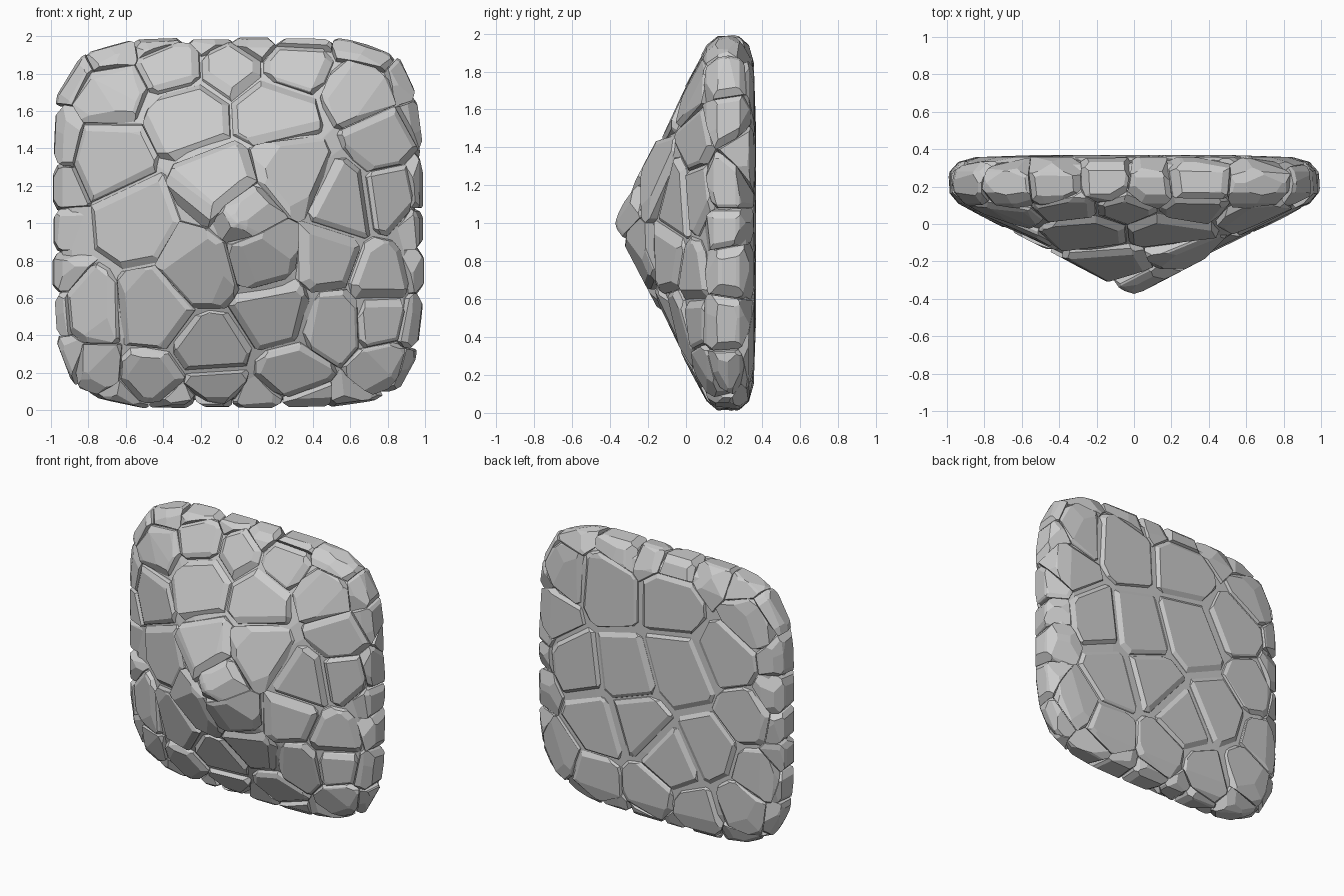
import bpy, bmesh, math, random
from mathutils import Vector

if "Cube" in bpy.data.objects:
    bpy.data.objects.remove(bpy.data.objects["Cube"])

random.seed(4)
C = Vector((0, 0.2, 1))          # middle of the slab
# radial profile of the slab: (relative radius, y), front apex to back centre
PROFILE = [(0.05, -.35), (.2, -.265), (.4, -.15), (.6, -.052), (.8, .04), (.93, .11),
           (.98, .17), (.99, .22), (.975, .28), (.93, .33), (.84, .355), (.5, .367)]


def outline(a, d):
    """Point of a rounded-square ring of relative radius d."""
    p = 2.6 + 2.5 * d
    c, s = math.cos(a), math.sin(a)
    r = d / (abs(c) ** p + abs(s) ** p) ** (1 / p)
    return r * c, 1 + r * s


def radius(x, z):
    d = max(abs(x), abs(z - 1))
    for _ in range(12):
        p = 2.6 + 2.5 * d
        d = (abs(x) ** p + abs(z - 1) ** p + 1e-12) ** (1 / p)
    return d


def front_y(x, z):
    d = radius(x, z)
    if d < .05:
        return -.36
    for (d0, y0), (d1, y1) in zip(PROFILE[:7], PROFILE[1:8]):
        if d <= d1:
            return y0 + (y1 - y0) * (d - d0) / (d1 - d0)
    return .22


def body(sx, sy):
    """Closed rounded-square slab with a pointed front."""
    bm = bmesh.new()
    n = 40
    rings = [(*outline(2 * math.pi * i / n, d), y) for d, y in PROFILE for i in range(n)]
    for x, z, y in rings + [(0, 1, -.365)]:
        bm.verts.new((x * sx, C.y + (y - C.y) * sy, 1 + (z - 1) * sx))
    bmesh.ops.convex_hull(bm, input=bm.verts[:])
    junk = [v for v in bm.verts if not v.link_faces]
    bmesh.ops.delete(bm, geom=junk, context='VERTS')
    return bm


def cut(bm, co, no):
    """Slice off everything beyond a plane and cap the hole."""
    if not bm.verts or all((v.co - co).dot(no) < 1e-5 for v in bm.verts):
        return
    bmesh.ops.bisect_plane(bm, geom=bm.verts[:] + bm.edges[:] + bm.faces[:], dist=1e-5,
                           plane_co=co, plane_no=no, clear_outer=True)
    rim = [e for e in bm.edges if e.is_boundary]
    if rim:
        bmesh.ops.holes_fill(bm, edges=rim, sides=0)


def make_object(bm, name):
    bmesh.ops.recalc_face_normals(bm, faces=bm.faces[:])
    me = bpy.data.meshes.new(name)
    bm.to_mesh(me)
    bm.free()
    ob = bpy.data.objects.new(name, me)
    bpy.context.collection.objects.link(ob)
    return ob


# stone centres on the front (x, z)
FRONT = [(-.68, 1.7), (-.7, 1.37), (-.27, 1.6), (.2, 1.62), (.68, 1.72), (-.56, 1.0),
         (-.1, 1.2), (.3, 1.27), (.57, 1.1), (.85, 1.15), (.13, .82), (-.2, .75), (.5, .83),
         (-.82, .53), (-.47, .53), (-.15, .32), (.2, .5), (.52, .45), (.3, .17), (.77, .71),
         (.77, .48), (.8, .22), (-.8, .18), (-.47, .14), (-.13, .07), (-.35, 1.86),
         (-.04, 1.87), (.3, 1.87), (.8, 1.45), (.04, 1.06)]
# stone centres on the back (x, z)
BACK = [(.4, 1.68), (-.14, 1.69), (.25, 1.05), (.65, 1.0), (-.22, 1.2), (-.6, 1.4), (-.78, 1.7),
        (.5, .62), (.14, .74), (-.12, .52), (-.44, .7), (-.75, 1.0), (-.85, .58), (.05, .2),
        (.5, .2), (.82, .32), (-.33, .14), (-.72, .3), (.9, 1.35), (.78, 1.7)]

seeds = []                       # (point, outward normal, group)
for x, z in FRONT:
    h = .06
    n = Vector(((front_y(x + h, z) - front_y(x - h, z)) / (2 * h), -1,
                (front_y(x, z + h) - front_y(x, z - h)) / (2 * h))).normalized()
    seeds.append((Vector((x, front_y(x, z), z)), n, 'front_stones'))
for x, z in BACK:
    d = radius(x, z)
    n = Vector((.15 * x * d ** 3, 1, .15 * (z - 1) * d ** 3)).normalized()
    seeds.append((Vector((x, .367 - .02 * d ** 6, z)), n, 'back_stones'))
# stones around the rim
for i in range(26):
    a = 2 * math.pi * (i + random.uniform(-.28, .28)) / 26
    x, z = outline(a, .982)
    x1, z1 = outline(a + .05, .982)
    x0, z0 = outline(a - .05, .982)
    n = Vector((z1 - z0, random.uniform(-.02, .01), x0 - x1)).normalized()
    seeds.append((Vector((x, .22 + random.uniform(-.03, .03), z)), n, 'rim_stones'))

# each stone is its cell of the slab, faced flat and chamfered along every joint
groups = {k: bmesh.new() for k in ('front_stones', 'back_stones', 'rim_stones')}
for p, n, group in seeds:
    bm = body(1.01, 1.015)
    near = sorted((q for q, _, _ in seeds if q is not p), key=lambda q: (q - p).length)
    for q in near[:34]:
        d = (q - p).normalized()
        cut(bm, (p + q) / 2 - d * .002, d)
    cut(bm, p + n * random.uniform(-.004, .008), n)
    sides = []
    for q in near[:16]:
        d = (q - p).normalized()
        t = d - n * d.dot(n)
        if t.length < .35:
            continue
        t.normalize()
        sides.append(t)
        s = (q - p).length / 2 / d.dot(t)
        w = random.uniform(.02, .06)
        cut(bm, p + t * (s - w), (n + t * random.uniform(.45, .9)).normalized())
        cut(bm, p + t * (s - w * .3) - n * w * .35, (n * .5 + t).normalized())
    # knock the corners off
    u = n.orthogonal().normalized()
    v = n.cross(u)
    for i in range(12):
        a = i * math.pi / 6 + random.uniform(-.2, .2)
        t = u * math.cos(a) + v * math.sin(a)
        top = [w.co for w in bm.verts if (w.co - p).dot(n) > -.06]
        if top and all(t.dot(k) < .92 for k in sides[:7]):
            far = max(top, key=lambda c: (c - p).dot(t))
            cut(bm, far - t * random.uniform(.015, .03), (t + n * .35).normalized())
    if len(bm.verts) > 3:
        bmesh.ops.dissolve_limit(bm, angle_limit=math.radians(5), verts=bm.verts[:],
                                 edges=bm.edges[:])
        tmp = bpy.data.meshes.new('tmp')
        bm.to_mesh(tmp)
        groups[group].from_mesh(tmp)
        bpy.data.meshes.remove(tmp)
    bm.free()
for name, bm in groups.items():
    make_object(bm, name)

# mortar core closing the joints
make_object(body(.955, .9), 'core')
